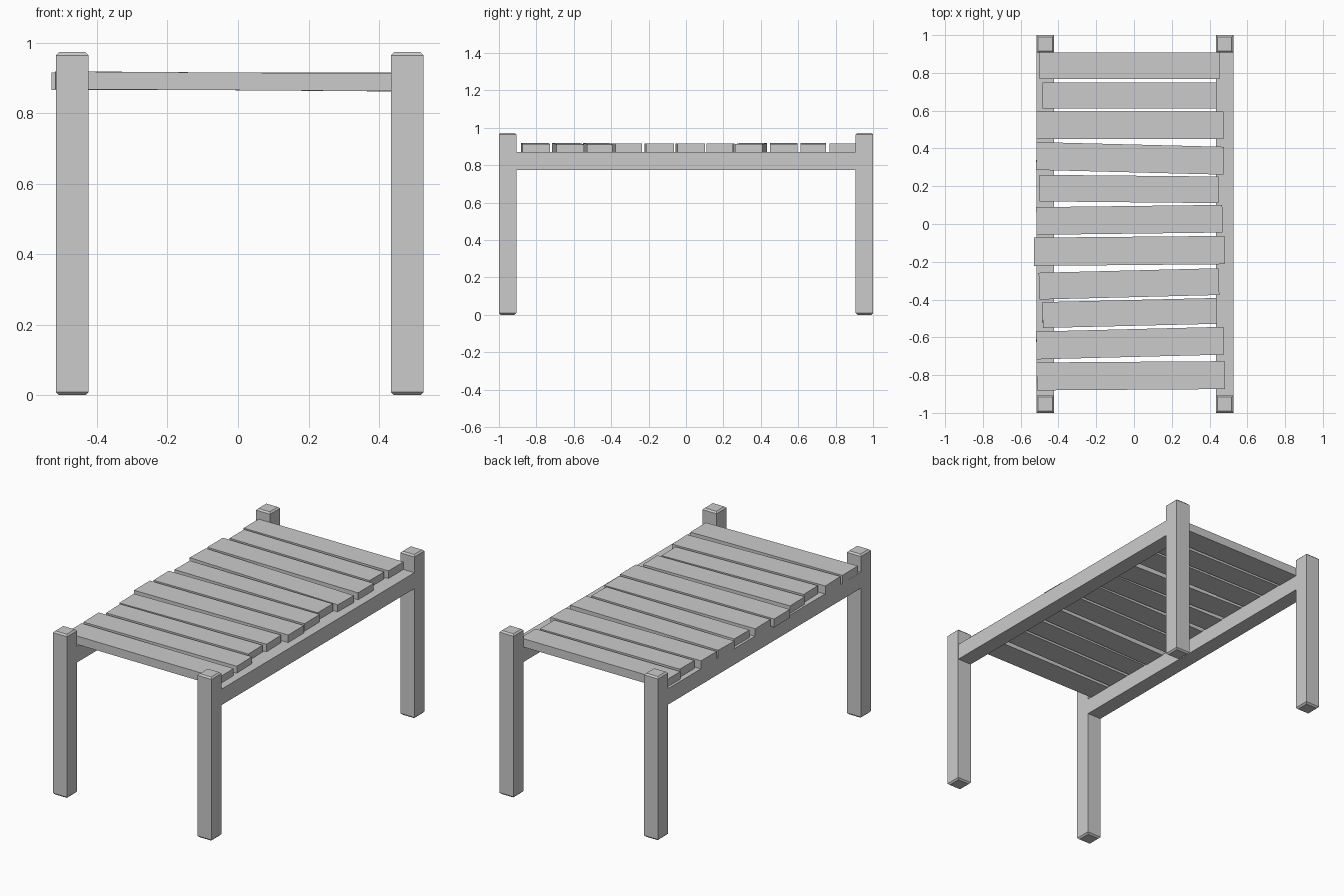
import bpy, bmesh
from math import atan2
from mathutils import Matrix, Vector, Euler

if "Cube" in bpy.data.objects:
    bpy.data.objects.remove(bpy.data.objects["Cube"])


def box(name, center, size, rot=(0, 0, 0), end_bevel=0):
    bm = bmesh.new()
    bmesh.ops.create_cube(bm, size=1, matrix=Matrix.Diagonal((*size, 1)))
    if end_bevel:
        rims = [e for e in bm.edges if abs(e.verts[0].co.z - e.verts[1].co.z) < 1e-5]
        bmesh.ops.bevel(bm, geom=rims, offset=end_bevel, segments=1, affect='EDGES')
    bmesh.ops.transform(bm, verts=bm.verts,
                        matrix=Matrix.Translation(Vector(center)) @ Euler(rot).to_matrix().to_4x4())
    mesh = bpy.data.meshes.new(name)
    bm.to_mesh(mesh)
    bm.free()
    obj = bpy.data.objects.new(name, mesh)
    bpy.context.collection.objects.link(obj)
    return obj


W, H = 0.093, 0.973          # post width and height
CX, CY = 0.475, 1 - W / 2    # post offsets
SHIFT = 0.005                # frame sits slightly off the slats' centre

# Legs and side rails
for sx, side in ((-1, "left"), (1, "right")):
    x = SHIFT + sx * CX
    for sy, end in ((-1, "front"), (1, "back")):
        box(f"{end}_{side}_leg", (x, sy * CY, H / 2), (W, W, H), end_bevel=0.009)
    box(f"{side}_rail", (x, 0, 0.8225), (W - 0.002, 2 * CY - W + 0.004, 0.095))

# Uneven top slats: left x, right x, centre y at left end, centre y at right end, drop to the right
slats = [
    (-0.515, 0.480, -0.807, -0.800, 0.006),
    (-0.517, 0.475, -0.643, -0.618, 0.007),
    (-0.484, 0.437, -0.482, -0.460, 0.007),
    (-0.503, 0.450, -0.329, -0.305, 0.0),
    (-0.529, 0.479, -0.147, -0.138, 0.0),
    (-0.517, 0.468, 0.016, 0.028, 0.0),
    (-0.500, 0.447, 0.190, 0.181, 0.0),
    (-0.517, 0.475, 0.360, 0.335, 0.006),
    (-0.484, 0.437, 0.681, 0.681, 0.006),
    (-0.517, 0.475, 0.523, 0.523, 0.006),
    (-0.500, 0.453, 0.838, 0.838, 0.0),
]
for i, (x0, x1, y0, y1, drop) in enumerate(slats):
    length = x1 - x0
    box(f"slat_{i + 1}", ((x0 + x1) / 2, (y0 + y1) / 2, 0.890), (length, 0.147 * length / 0.99, 0.050),
        (0, atan2(drop, length), atan2(y1 - y0, length)))
